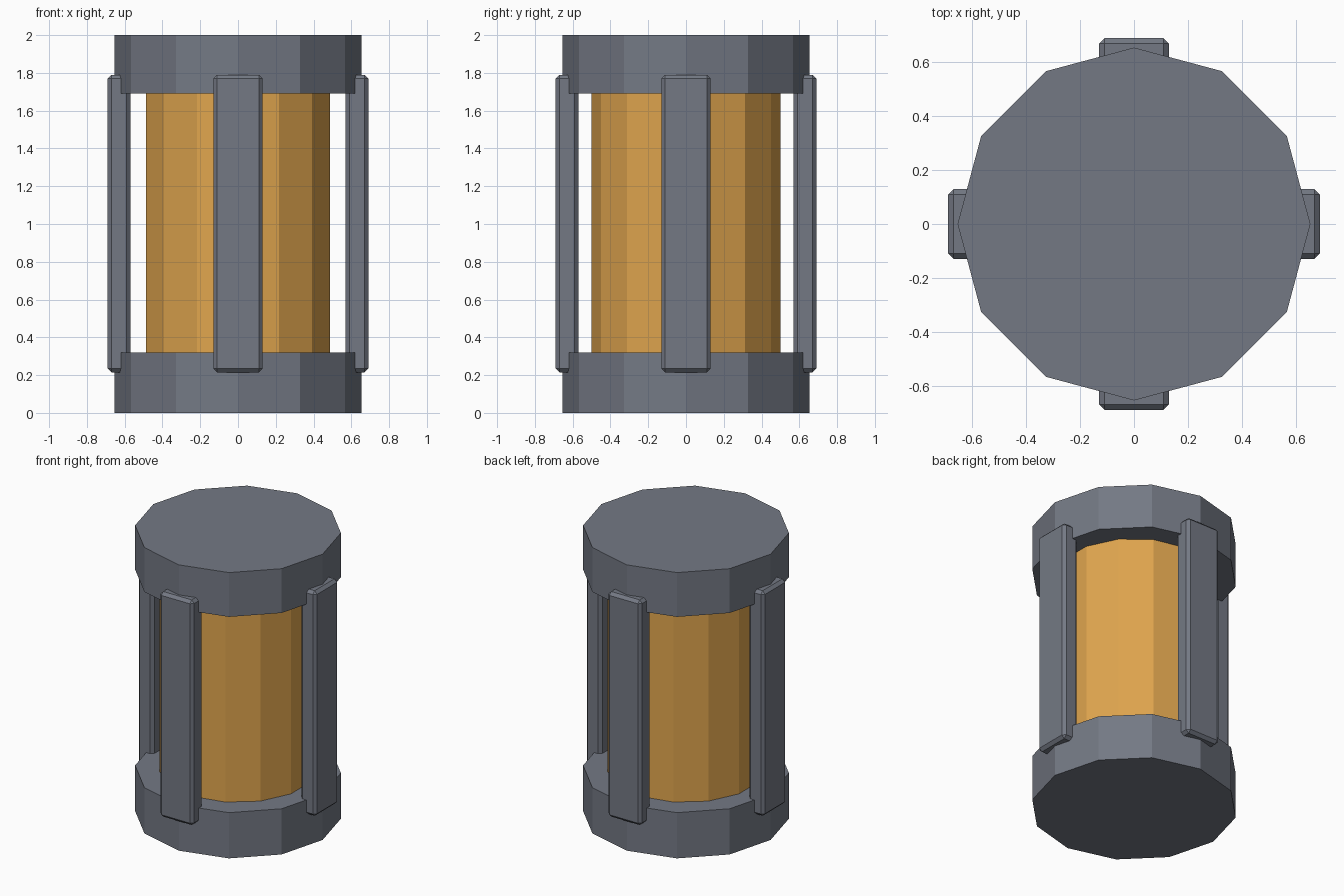
import bpy
import bmesh
from math import pi
from mathutils import Matrix, Vector

cube = bpy.data.objects.get("Cube")
if cube:
    bpy.data.objects.remove(cube, do_unlink=True)


def make_material(name, colour):
    mat = bpy.data.materials.new(name)
    mat.use_nodes = True
    mat.diffuse_color = (*colour, 1)
    mat.node_tree.nodes["Principled BSDF"].inputs["Base Color"].default_value = (*colour, 1)
    return mat


metal = make_material("slate_grey", (0.174, 0.191, 0.231))
amber = make_material("amber", (0.74, 0.376, 0.076))


def add_cylinder(name, sides, radius, bottom, top, mat):
    bpy.ops.mesh.primitive_cylinder_add(vertices=sides, radius=radius, depth=top - bottom,
                                        location=(0, 0, (bottom + top) / 2))
    obj = bpy.context.object
    obj.name = name
    obj.data.materials.append(mat)
    return obj


def add_strut(name, angle):
    # Chamfered upright bar, built on the front and turned into place
    size, centre = Vector((0.26, 0.12, 1.575)), Vector((0, -0.63, 1.0025))
    bm = bmesh.new()
    bmesh.ops.create_cube(bm, size=1)
    bmesh.ops.scale(bm, vec=size, verts=bm.verts)
    bmesh.ops.bevel(bm, geom=bm.edges[:], offset=0.02, segments=1, affect='EDGES')
    bmesh.ops.translate(bm, vec=centre, verts=bm.verts)
    bmesh.ops.rotate(bm, cent=(0, 0, 0), matrix=Matrix.Rotation(angle, 3, 'Z'), verts=bm.verts)
    mesh = bpy.data.meshes.new(name)
    bm.to_mesh(mesh)
    bm.free()
    mesh.materials.append(metal)
    bpy.context.collection.objects.link(bpy.data.objects.new(name, mesh))


# End caps and the core between them
add_cylinder("bottom_cap", 12, 0.655, 0, 0.32, metal)
add_cylinder("top_cap", 12, 0.655, 1.69, 2, metal)
add_cylinder("core", 14, 0.5, 0.2, 1.8, amber)

# Four struts joining the caps
for i, side in enumerate(("front", "left", "back", "right")):
    add_strut(side + "_strut", i * pi / 2)
